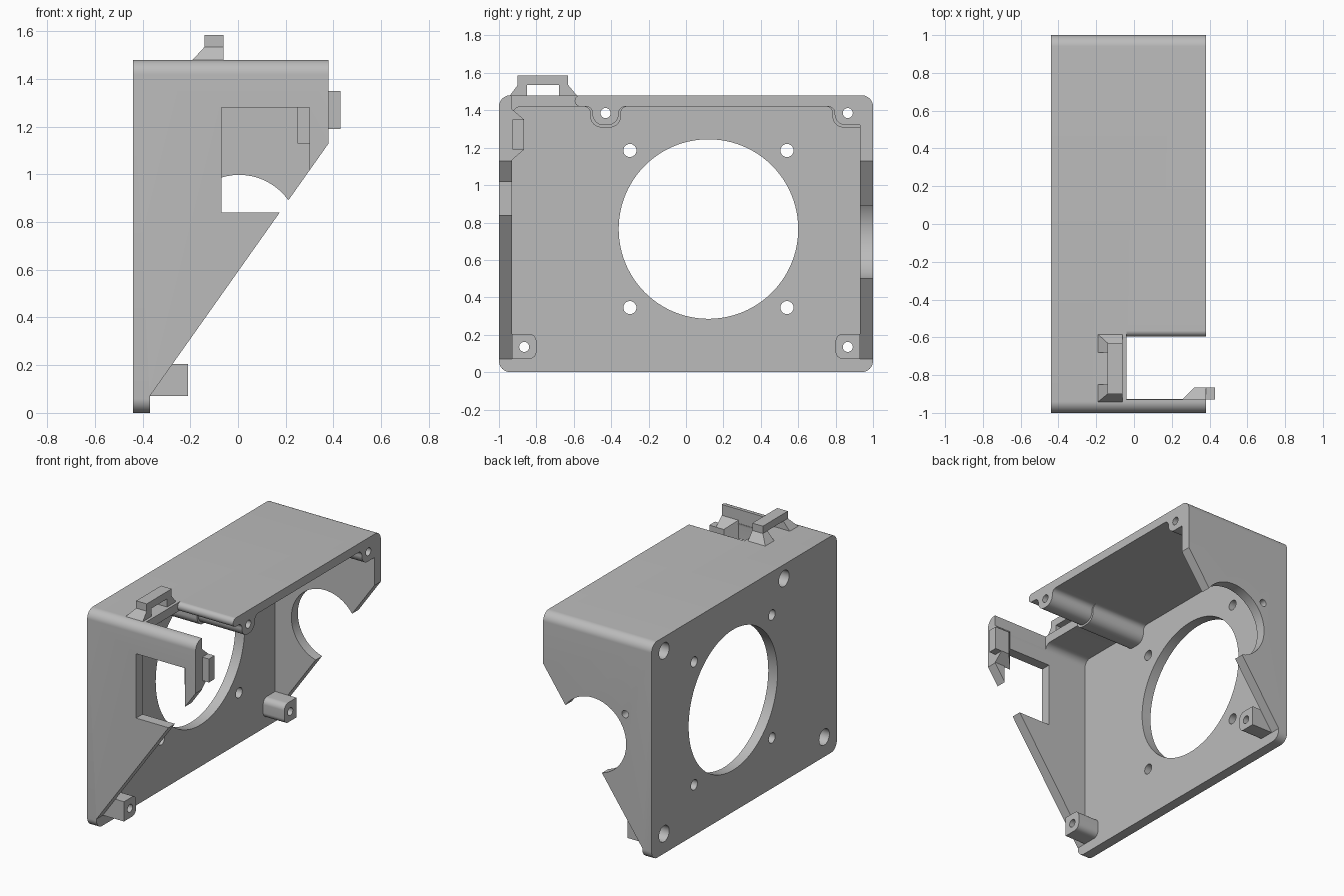
import bpy, bmesh, math
from mathutils import Vector

cube = bpy.data.objects.get("Cube")
if cube:
    bpy.data.objects.remove(cube, do_unlink=True)

grey = bpy.data.materials.new("plain grey")
grey.use_nodes = True
COLOUR = (0.5, 0.5, 0.5, 1)
grey.diffuse_color = COLOUR
grey.node_tree.nodes["Principled BSDF"].inputs["Base Color"].default_value = COLOUR

BACK, FRONT = -0.44, 0.38      # depth of the housing along x
INNER = -0.37                  # inner face of the mounting plate
TOP, CEILING = 1.48, 1.42
SIDE = 0.93                    # inner face of the side walls


def finish(name, bm):
    bmesh.ops.recalc_face_normals(bm, faces=bm.faces)
    mesh = bpy.data.meshes.new(name)
    bm.to_mesh(mesh)
    bm.free()
    mesh.materials.append(grey)
    obj = bpy.data.objects.new(name, mesh)
    bpy.context.collection.objects.link(obj)
    return obj


def prism(name, outline, axis, start, end):
    """Extrude an outline of (y, z) along x, or (x, z) along y."""
    bm = bmesh.new()
    place = (lambda p: (start, p[0], p[1])) if axis == "x" else (lambda p: (p[0], start, p[1]))
    face = bm.faces.new([bm.verts.new(place(p)) for p in outline])
    extruded = bmesh.ops.extrude_face_region(bm, geom=[face])["geom"]
    moved = [v for v in extruded if isinstance(v, bmesh.types.BMVert)]
    shift = (end - start, 0, 0) if axis == "x" else (0, end - start, 0)
    bmesh.ops.translate(bm, verts=moved, vec=shift)
    return finish(name, bm)


def circle(u, v, r, n=32):
    return [(u + r * math.cos(math.tau * i / n), v + r * math.sin(math.tau * i / n)) for i in range(n)]


def rect(u0, u1, v0, v1):
    return [(u0, v0), (u1, v0), (u1, v1), (u0, v1)]


def rounded(points, radii, steps=8):
    """Outline with a true arc at each corner that has a radius."""
    out = []
    for i, (p, r) in enumerate(zip(points, radii)):
        p = Vector(p)
        if r == 0:
            out.append(tuple(p))
            continue
        a = (Vector(points[i - 1]) - p).normalized()
        b = (Vector(points[(i + 1) % len(points)]) - p).normalized()
        half = a.angle(b) / 2
        centre = p + (a + b).normalized() * r / math.sin(half)
        t = r / math.tan(half)
        v0, v1 = p + a * t - centre, p + b * t - centre
        out += [tuple(centre + v0.lerp(v1, k / steps).normalized() * r) for k in range(steps + 1)]
    return out


def hull(name, points):
    bm = bmesh.new()
    for p in points:
        bm.verts.new(p)
    bmesh.ops.convex_hull(bm, input=bm.verts)
    bmesh.ops.dissolve_limit(bm, angle_limit=0.01, verts=bm.verts, edges=bm.edges)
    return finish(name, bm)


def box(name, x0, x1, y0, y1, z0, z1):
    return prism(name, rect(y0, y1, z0, z1), "x", x0, x1)


def combine(target, tool, operation):
    mod = target.modifiers.new("combine", "BOOLEAN")
    mod.operation, mod.solver, mod.object = operation, "EXACT", tool
    graph = bpy.context.evaluated_depsgraph_get()
    mesh = bpy.data.meshes.new_from_object(target.evaluated_get(graph))
    target.modifiers.clear()
    target.data = mesh
    bpy.data.objects.remove(tool, do_unlink=True)


def cut(tool):
    combine(housing, tool, "DIFFERENCE")


def join(tool):
    combine(housing, tool, "UNION")


# Housing shell: rounded block, hollowed and sliced diagonally
housing = prism("housing", rounded(rect(-1, 1, 0, TOP), [0.06] * 4), "x", BACK, FRONT)
cut(prism("cavity", rounded(rect(-SIDE, SIDE, -0.1, CEILING), [0, 0, 0.05, 0.05]), "x", INNER, 0.6))
cut(prism("slope", [(INNER, -0.1), (INNER, 0.07), (FRONT, 1.13), (0.6, 1.13), (0.6, -0.1)], "y", -1.2, 1.2))

# Top screw channels, slightly thicker toward the plate
for end, grow in ((FRONT, 0), (0.05, 0.012)):
    low, wide = 1.32 - grow, 0.07 + grow
    y = -0.43
    middle = [(y - 0.14, 1.45), (y - 0.14, CEILING), (y - wide, CEILING), (y - wide, low),
              (y + wide, low), (y + wide, CEILING), (y + 0.14, CEILING), (y + 0.14, 1.45)]
    join(prism("middle_channel", rounded(middle, [0, 0, 0.035, 0.06, 0.06, 0.035, 0, 0]), "x", -0.4, end))
    y = 0.865
    corner = [(y - 0.14, 1.45), (y - 0.14, CEILING), (y - wide, CEILING), (y - wide, low),
              (0.96, low), (0.96, 1.45)]
    join(prism("corner_channel", rounded(corner, [0, 0, 0.035, 0.06, 0, 0]), "x", -0.4, end))

# Bottom screw posts
for s in (-1, 1):
    post = rounded(rect(0.8, SIDE + 0.001, 0.07, 0.205), [0.04, 0, 0, 0.04])
    join(prism("bottom_post", [(s * y, z) for y, z in post], "x", -0.4, -0.21))

# Screw holes with wide bores from the outside of the plate
for y, z, depth in ((-0.865, 0.135, -0.27), (0.865, 0.135, -0.27), (-0.43, 1.385, 0.25), (0.865, 1.385, 0.25)):
    cut(prism("bore", circle(y, z, 0.055), "x", -0.6, depth))
    cut(prism("screw_hole", circle(y, z, 0.027, 20), "x", -0.6, 0.6))

# Large round opening and its four mounting holes
cut(prism("fan_opening", circle(0.12, 0.765, 0.48, 96), "x", -0.6, -0.3))
for dy in (-0.42, 0.42):
    for dz in (-0.42, 0.42):
        cut(prism("mount_hole", circle(0.12 + dy, 0.765 + dz, 0.035, 24), "x", -0.6, -0.3))

# Side wall openings and the notch in the top
cut(prism("window", rect(-0.07, 0.30, 0.84, 1.28), "y", -1.2, -0.85))
cut(prism("round_cutout", circle(0.005, 0.745, 0.253, 64), "y", 0.85, 1.2))
cut(prism("cable_hole", circle(-0.24, 0.95, 0.025, 20), "y", 0.85, 1.2))
cut(box("notch", -0.04, 0.6, -SIDE, -0.565, 1.385, 1.6))

# Rounded lip along the notch
prism("notch_lip", circle(-0.565, 1.45, 0.03), "x", -0.04, FRONT)

# Loop on the top: bar on two sloping legs
box("loop_bar", -0.14, -0.06, -0.9, -0.63, 1.535, 1.585)
for outer, shoulder, inner in ((-0.945, -0.9, -0.85), (-0.58, -0.63, -0.68)):
    hull("loop_leg", [(x, y, z) for x0, edge, z in ((-0.195, outer, TOP - 0.005), (-0.14, shoulder, 1.535))
                      for x in (x0, -0.06) for y in (edge, inner)])

# Catch on the inside of the front wall
hull("catch_base", [(x, y, z) for y, x0, zs in ((-SIDE - 0.005, 0.25, (1.13, 1.41)), (-0.865, 0.32, (1.19, 1.35)))
                    for x in (x0, FRONT) for z in zs])
box("catch_tongue", FRONT - 0.01, 0.43, -0.928, -0.866, 1.19, 1.35)

# Smooth the curved surfaces, keep the edges sharp
bpy.ops.object.select_all(action="DESELECT")
for obj in bpy.context.collection.objects:
    if obj.type == "MESH":
        obj.select_set(True)
bpy.context.view_layer.objects.active = housing
bpy.ops.object.shade_smooth_by_angle(angle=math.radians(30))
